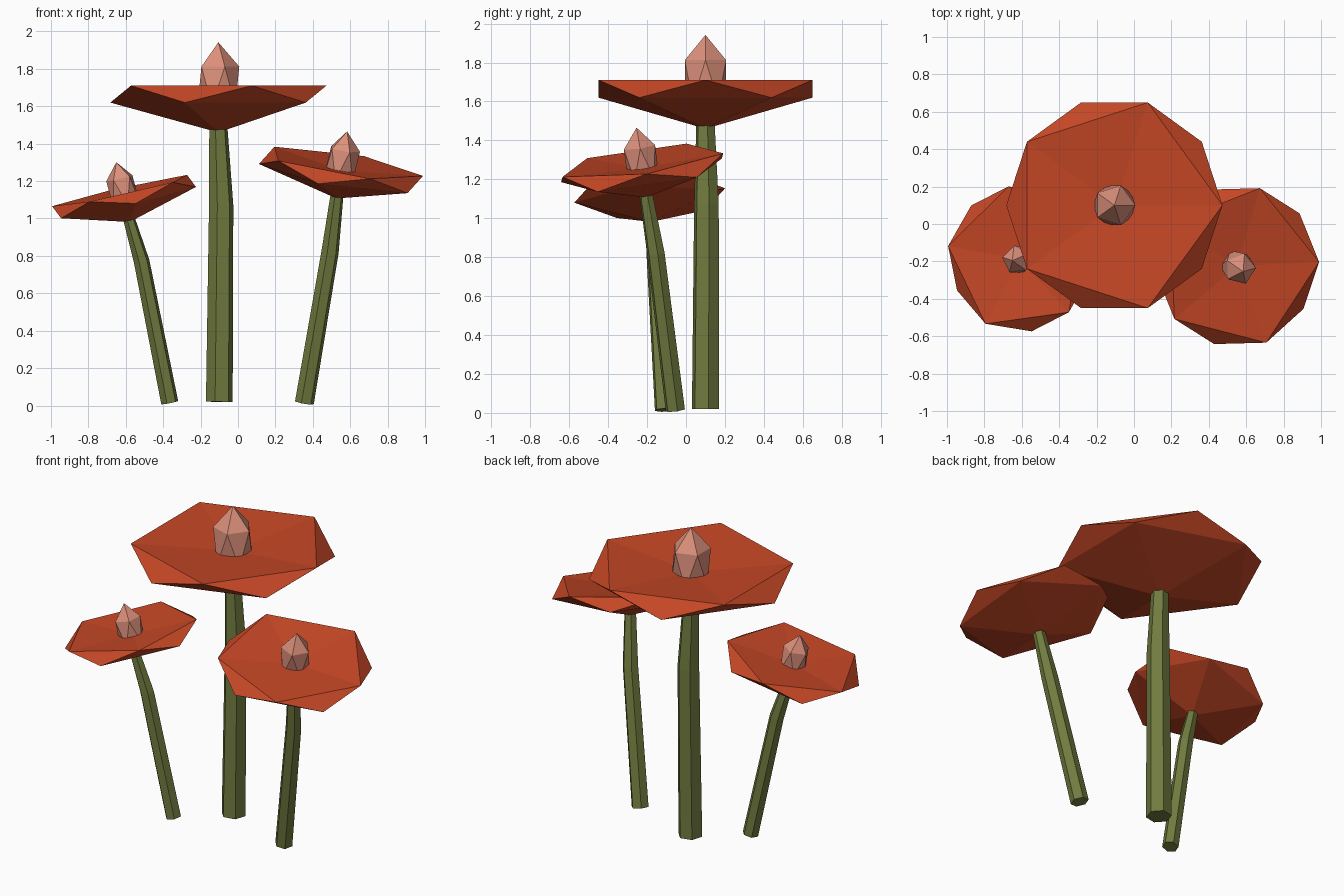
import bpy, bmesh, math
from mathutils import Vector, Matrix

if "Cube" in bpy.data.objects:
    bpy.data.objects.remove(bpy.data.objects["Cube"])


def material(name, color):
    m = bpy.data.materials.new(name)
    m.diffuse_color = (*color, 1)
    m.use_nodes = True
    m.node_tree.nodes["Principled BSDF"].inputs["Base Color"].default_value = m.diffuse_color
    return m


RED = material("cap_red", (0.56, 0.063, 0.019))
GREEN = material("stem_green", (0.165, 0.20, 0.05))
PINK = material("bud_pink", (0.72, 0.28, 0.20))


def finish(bm, name, mat):
    bmesh.ops.recalc_face_normals(bm, faces=bm.faces)
    me = bpy.data.meshes.new(name)
    bm.to_mesh(me)
    bm.free()
    me.materials.append(mat)
    bpy.context.collection.objects.link(bpy.data.objects.new(name, me))


def ico(name, mat, frame, radius, height, z0, dish=1.0):
    # squashed icosahedron; dish < 0 folds the upper half down into a bowl
    bm = bmesh.new()
    bmesh.ops.create_icosphere(bm, subdivisions=1, radius=1)
    for v in bm.verts:
        z = v.co.z * (dish if v.co.z > 0 else 1)
        v.co = frame @ Vector((v.co.x * radius, v.co.y * radius, z0 + z * height))
    finish(bm, name, mat)


def stem(name, path, radii, sides=6):
    # tapered, slightly bent tube with rings square to the path
    pts = [Vector(p) for p in path]
    bm = bmesh.new()
    rings = []
    for i, (p, r) in enumerate(zip(pts, radii)):
        d = pts[min(i + 1, len(pts) - 1)] - pts[max(i - 1, 0)]
        q = Vector((0, 0, 1)).rotation_difference(d)
        rings.append([bm.verts.new(p + q @ Vector((r * math.cos(a), r * math.sin(a), 0)))
                      for a in (math.tau * (k + 0.2) / sides for k in range(sides))])
    for lo, hi in zip(rings, rings[1:]):
        for k in range(sides):
            n = (k + 1) % sides
            bm.faces.new((lo[k], lo[n], hi[n], hi[k]))
    bm.faces.new(rings[0])
    bm.faces.new(rings[-1])
    finish(bm, name, GREEN)


def flower(name, centre, normal, yaw, s, foot, bend, r):
    # local origin is the centre of the cap's upper rim
    n = Vector(normal).normalized()
    rot = Vector((0, 0, 1)).rotation_difference(n).to_matrix().to_4x4()
    frame = Matrix.Translation(centre) @ rot @ Matrix.Rotation(math.radians(yaw), 4, 'Z') @ Matrix.Scale(s, 4)
    ico(name + "_cap", RED, frame, 0.646, 0.289, 0.039, -0.3)
    ico(name + "_bud", PINK, frame, 0.125, 0.235, -0.003)
    top = frame @ Vector((0, 0, -0.225))
    stem(name + "_stem", [foot, bend, top], [r, r * 0.91, r * 0.68])


flower("tall", (-0.105, 0.10, 1.71), (0, 0, 1), 0, 1.0,
       (-0.10, 0.10, 0.02), (-0.09, 0.105, 1.07), 0.073)
flower("right", (0.556, -0.23, 1.293), (0.16, -0.14, 1), 3, 0.76,
       (0.355, -0.055, 0.015), (0.492, -0.155, 0.82), 0.052)
flower("left", (-0.616, -0.188, 1.147), (-0.225, -0.05, 1), 26, 0.68,
       (-0.365, -0.115, 0.015), (-0.515, -0.16, 0.77), 0.047)
